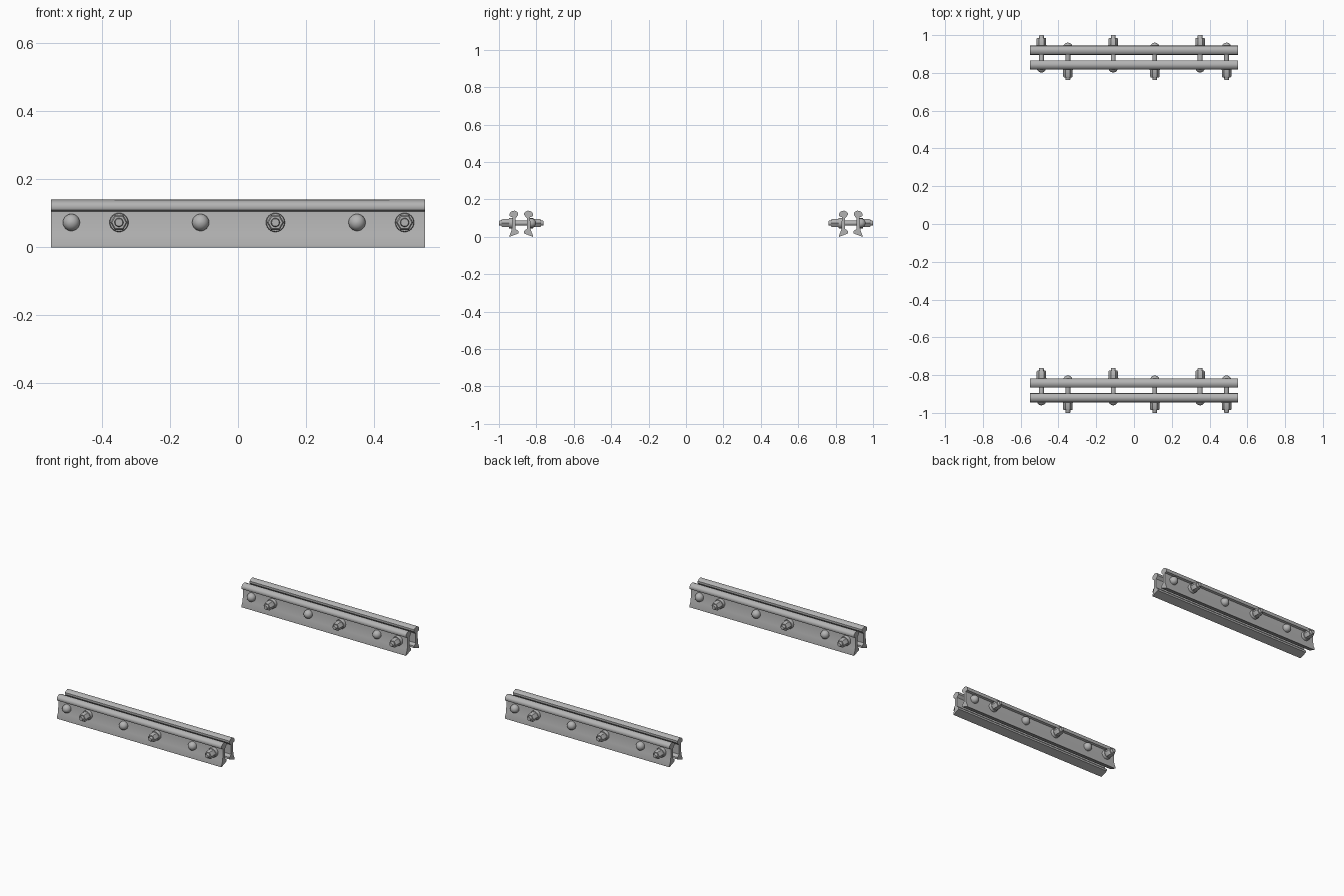
import bpy, bmesh, math
from mathutils import Matrix

old = bpy.data.objects.get("Cube")
if old:
    bpy.data.objects.remove(old, do_unlink=True)

steel = bpy.data.materials.new("grey_steel")
steel.use_nodes = True
GREY = (0.45, 0.45, 0.45, 1)
steel.diffuse_color = GREY
steel.node_tree.nodes["Principled BSDF"].inputs["Base Color"].default_value = GREY

HALF = 0.55        # half length of a bar
RAIL_Y = 0.881     # centre line of each pair
BOLT_Z = 0.073

# Bar cross-section: (distance outward from the pair's centre line, height)
BAR = [(0.062, 0), (0.063, 0.006), (0.051, 0.037), (0.047, 0.105),
       (0.06, 0.109), (0.063, 0.115), (0.062, 0.125), (0.057, 0.132),
       (0.047, 0.138), (0.036, 0.14), (0.022, 0.134), (0.016, 0.128), (0.016, 0.116),
       (0.03, 0.1), (0.03, 0.043), (0.015, 0.03), (0.015, 0.018)]


def finish(bm, name, smooth=True):
    bmesh.ops.recalc_face_normals(bm, faces=bm.faces)
    mesh = bpy.data.meshes.new(name)
    bm.to_mesh(mesh)
    bm.free()
    mesh.materials.append(steel)
    ob = bpy.data.objects.new(name, mesh)
    bpy.context.collection.objects.link(ob)
    if smooth:
        bpy.ops.object.select_all(action='DESELECT')
        ob.select_set(True)
        bpy.context.view_layer.objects.active = ob
        bpy.ops.object.shade_smooth_by_angle(angle=math.radians(35))
    return ob


def make_bar(name, y, side):
    """Extrude the section along x; side is the outward direction in y."""
    bm = bmesh.new()
    face = bm.faces.new([bm.verts.new((-HALF, y + side * u, z)) for u, z in BAR])
    ext = bmesh.ops.extrude_face_region(bm, geom=[face])
    verts = [v for v in ext["geom"] if isinstance(v, bmesh.types.BMVert)]
    bmesh.ops.translate(bm, verts=verts, vec=(2 * HALF, 0, 0))
    return finish(bm, name)


def turned(bm, profile, sides):
    """Add a capped solid of revolution around z from (radius, height) pairs."""
    rings = []
    for r, h in profile:
        rings.append([bm.verts.new((r * math.cos(2 * math.pi * i / sides),
                                    r * math.sin(2 * math.pi * i / sides), h))
                      for i in range(sides)])
    for a, b in zip(rings, rings[1:]):
        for i in range(sides):
            j = (i + 1) % sides
            bm.faces.new((a[i], a[j], b[j], b[i]))
    bm.faces.new(rings[0][::-1])
    bm.faces.new(rings[-1])


def make_bolt(name, x, y, side):
    """Bolt through both bars with its nut on the given side in y."""
    bm = bmesh.new()
    # shank with chamfered tip
    turned(bm, [(0.013, -0.05), (0.013, 0.116), (0.011, 0.119)], 20)
    # domed head
    dome = [(0.025 * math.cos(a), -0.054 - 0.025 * math.sin(a))
            for a in (math.pi / 2 * k / 6 for k in range(6))]
    turned(bm, [(0.025, -0.045)] + dome + [(0.001, -0.079)], 24)
    # washer
    turned(bm, [(0.028, 0.045), (0.028, 0.063), (0.026, 0.066)], 24)
    # hexagonal nut
    turned(bm, [(0.025, 0.064), (0.025, 0.1), (0.021, 0.105)], 6)
    turn = Matrix.Rotation(-side * math.pi / 2, 4, 'X')
    bm.transform(Matrix.Translation((x, y, BOLT_Z)) @ turn)
    return finish(bm, name)


# Two pairs of bars, bolts alternating in direction
for pair, y in (("front", -RAIL_Y), ("back", RAIL_Y)):
    for label, side in (("front", -1), ("back", 1)):
        make_bar(f"{pair}_pair_{label}_bar", y, side)
    for i, x in enumerate((-0.49, -0.35, -0.11, 0.11, 0.35, 0.49)):
        make_bolt(f"{pair}_pair_bolt_{i + 1}", x, y, 1 if i % 2 == 0 else -1)
